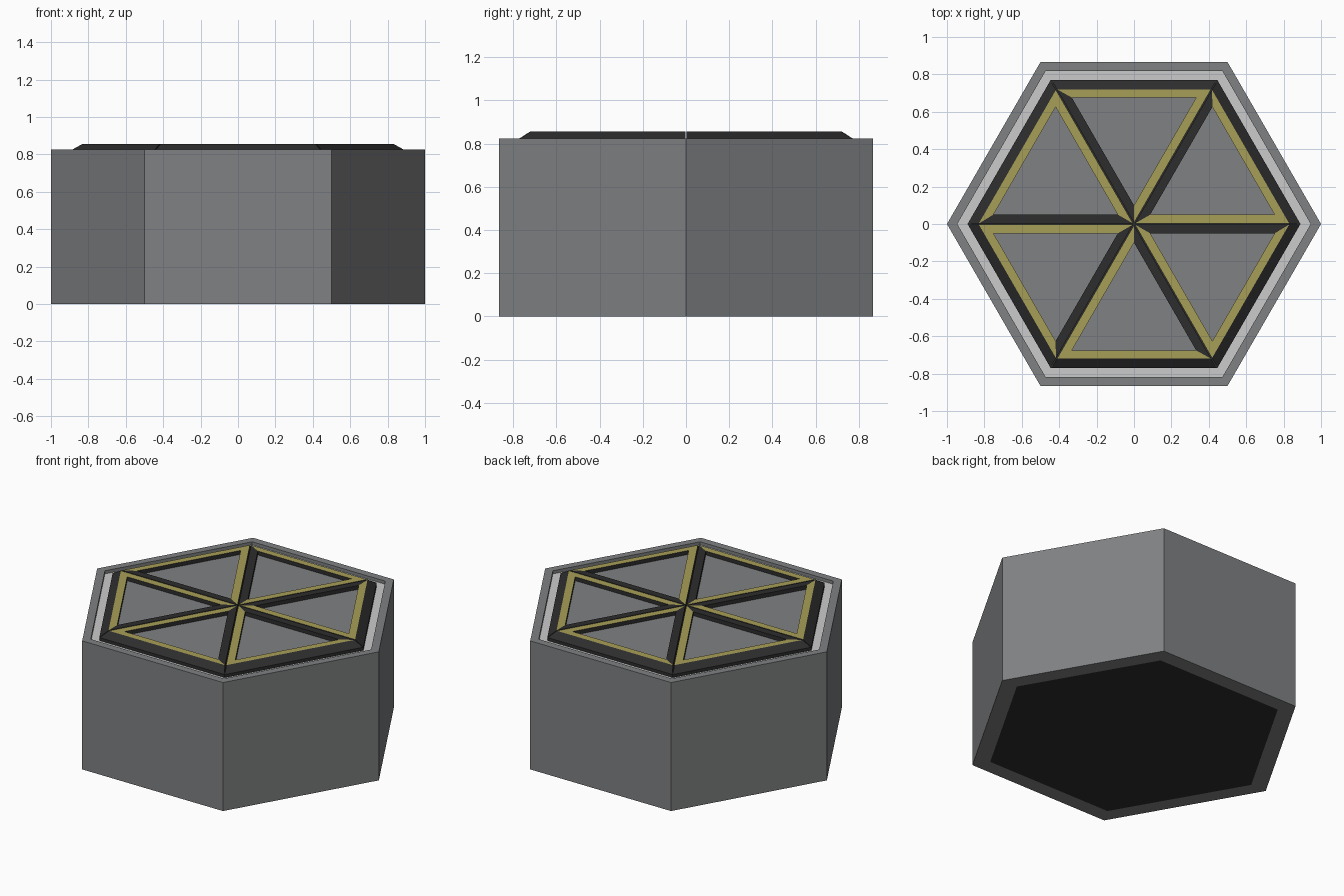
import bpy, bmesh
from math import radians, cos, sin, tan
from mathutils import Matrix

if "Cube" in bpy.data.objects:
    bpy.data.objects.remove(bpy.data.objects["Cube"])


def material(name, rgb):
    m = bpy.data.materials.new(name)
    m.diffuse_color = (*rgb, 1)
    m.use_nodes = True
    m.node_tree.nodes["Principled BSDF"].inputs["Base Color"].default_value = m.diffuse_color
    return m


GREY = material("mid_grey", (0.215, 0.22, 0.225))
DARK = material("dark", (0.026, 0.026, 0.026))
GOLD = material("gold", (0.39, 0.345, 0.097))


def finish(name, bm, mats):
    mesh = bpy.data.meshes.new(name)
    bm.to_mesh(mesh)
    bm.free()
    for m in mats:
        mesh.materials.append(m)
    obj = bpy.data.objects.new(name, mesh)
    bpy.context.collection.objects.link(obj)
    return obj


def hex_lathe(name, profile, mats, cap=False):
    """Sweep a (radius, z) profile, given from bottom to top, around six sides."""
    bm = bmesh.new()
    rings = [[bm.verts.new((r * cos(radians(60 * k)), r * sin(radians(60 * k)), z))
              for k in range(6)] for r, z in profile]
    for a, b in zip(rings, rings[1:]):
        for k in range(6):
            n = (k + 1) % 6
            bm.faces.new((a[k], a[n], b[n], b[k]))
    if cap:
        bm.faces.new(rings[0][::-1])
        bm.faces.new(rings[-1])
    return finish(name, bm, mats)


# Outer shell with a raised rim
hex_lathe("outer_shell", [(0.89, 0), (1, 0), (1, 0.825), (0.945, 0.825), (0.945, 0.805)], [GREY])
# Light floor of the groove inside the rim (plain grey)
hex_lathe("groove_floor", [(0.945, 0.805), (0.89, 0.805)], [])
# Dark core, visible on the underside and between the segments
hex_lathe("core", [(0.89, 0), (0.89, 0.825)], [DARK], cap=True)


def tri(bm, apothem, inset, z):
    """Sector triangle pointing along x: apex, clockwise corner, other corner."""
    y = (apothem - 2 * inset) * tan(radians(30))
    return [bm.verts.new(p) for p in
            ((2 * inset, 0, z), (apothem, -y, z), (apothem, y, z))]


# Six triangular frames, each with a recessed grey panel
for k in range(6):
    bm = bmesh.new()
    levels = [tri(bm, 0.77, 0.003, 0.825), tri(bm, 0.72, 0.003, 0.857),
              tri(bm, 0.676, 0.05, 0.857), tri(bm, 0.676, 0.05, 0.832)]
    for step, (a, b) in enumerate(zip(levels, levels[1:])):
        for i in range(3):
            j = (i + 1) % 3
            f = bm.faces.new((a[i], a[j], b[j], b[i]))
            # gold top strips, except the dark strip on one spoke side
            f.material_index = 1 if step == 1 and i < 2 else 0
    bm.faces.new(levels[-1]).material_index = 2
    bm.transform(Matrix.Rotation(radians(30 + 60 * k), 4, 'Z'))
    finish(f"triangle_frame_{k + 1}", bm, [DARK, GOLD, GREY])
